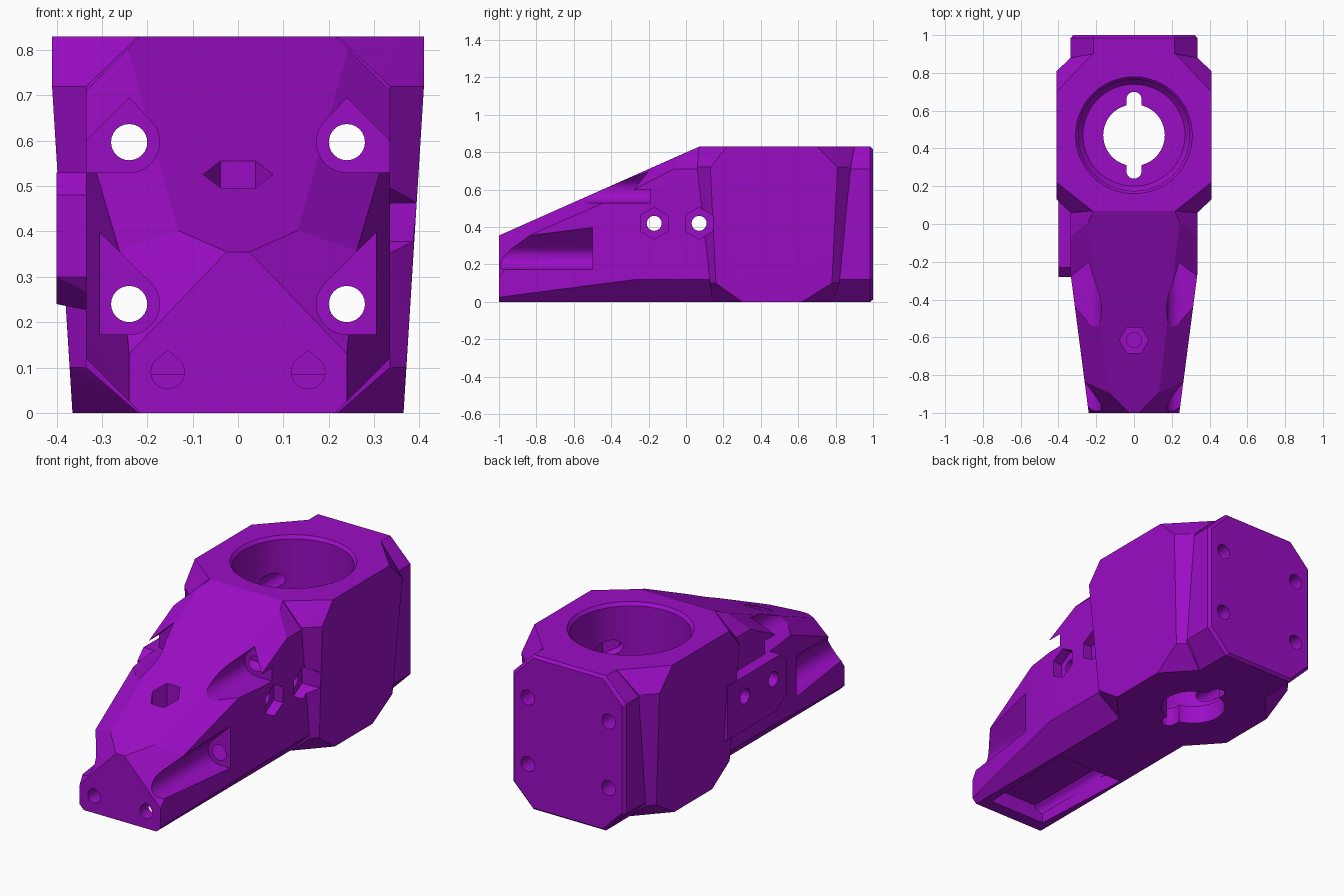
import bpy, bmesh, math
from mathutils import Vector

if "Cube" in bpy.data.objects:
    bpy.data.objects.remove(bpy.data.objects["Cube"])

purple = bpy.data.materials.new("purple plastic")
purple.diffuse_color = (0.33, 0.004, 0.56, 1)
purple.use_nodes = True
purple.node_tree.nodes["Principled BSDF"].inputs["Base Color"].default_value = purple.diffuse_color


def hull(name, pts):
    """Solid convex shape around the points."""
    bm = bmesh.new()
    for p in pts:
        bm.verts.new(p)
    r = bmesh.ops.convex_hull(bm, input=bm.verts[:])
    junk = [g for g in r["geom_interior"] + r["geom_unused"]
            if isinstance(g, bmesh.types.BMVert) and g.is_valid]
    bmesh.ops.delete(bm, geom=list(set(junk)), context='VERTS')
    bmesh.ops.dissolve_limit(bm, angle_limit=0.002, verts=bm.verts[:], edges=bm.edges[:])
    bmesh.ops.recalc_face_normals(bm, faces=bm.faces[:])
    me = bpy.data.meshes.new(name)
    bm.to_mesh(me)
    bm.free()
    ob = bpy.data.objects.new(name, me)
    bpy.context.collection.objects.link(ob)
    me.materials.append(purple)
    return ob


def ring(cx, cy, r, n=32, start=0.0):
    return [(cx + r * math.cos(start + 2 * math.pi * i / n),
             cy + r * math.sin(start + 2 * math.pi * i / n)) for i in range(n)]


def prism(name, pts, axis, lo, hi):
    """Convex 2D outline extruded along an axis."""
    place = {'x': lambda a, b, t: (t, a, b),
             'y': lambda a, b, t: (a, t, b),
             'z': lambda a, b, t: (a, b, t)}[axis]
    return hull(name, [place(a, b, t) for a, b in pts for t in (lo, hi)])


def combine(target, tool, op):
    m = target.modifiers.new("bool", 'BOOLEAN')
    m.object, m.operation, m.solver = tool, op, 'EXACT'
    bpy.context.view_layer.objects.active = target
    bpy.ops.object.modifier_apply(modifier=m.name)
    bpy.data.objects.remove(tool, do_unlink=True)


def slice_off(ob, point, normal):
    """Remove everything on the normal side of a plane and cap it."""
    bm = bmesh.new()
    bm.from_mesh(ob.data)
    r = bmesh.ops.bisect_plane(bm, geom=bm.verts[:] + bm.edges[:] + bm.faces[:], dist=1e-5,
                               plane_co=point, plane_no=normal, clear_outer=True)
    bmesh.ops.holes_fill(bm, edges=[e for e in bm.edges if e.is_boundary], sides=0)
    bmesh.ops.recalc_face_normals(bm, faces=bm.faces[:])
    bm.to_mesh(ob.data)
    bm.free()


# Octagonal core running the whole length, with a thin rear edge bevel
W, H, C = 0.335, 0.83, 0.12
octagon = [(s * x, z) for s in (-1, 1) for x, z in
           ((W - C, 0), (W, C), (W, H - C), (W - C, H))]
pts = [(x, y, z) for x, z in octagon for y in (-1, 0.985)]
pts += [(x * 0.96, 1, H / 2 + (z - H / 2) * 0.97) for x, z in octagon]
body = hull("mount_body", pts)

# Nose: sloped top, tapered sides, long edge facets and tip facets
slice_off(body, (0, -1, 0.355), (0, -0.475, 1.07))
for s in (-1, 1):
    slice_off(body, (s * 0.24, -1, 0), (s * 0.73, -0.095, 0))
    slice_off(body, (s * 0.13, -0.9, 0.4), (s * 0.584, -0.5155, 1))
    slice_off(body, (s * 0.02, -1, 0.36), (s * 0.023, -0.033, 0.022))

# Wide faceted housing around the socket
levels = [(0.0, ((.22, .14), (.365, .3), (.365, .62), (.22, .78))),
          (0.1, ((.335, .13), (.371, .16), (.371, .78), (.335, .82))),
          (0.72, ((.335, .06), (.41, .13), (.41, .81), (.335, .88))),
          (0.83, ((.22, .07), (.41, .22), (.41, .70), (.22, .90)))]
combine(body, hull("housing", [(s * x, y, z) for z, lv in levels
                               for x, y in lv for s in (-1, 1)]), 'UNION')

# Side pad on the left
pad = [(.22, .53), (-.23, .53), (-.28, .48), (-.28, .3), (-.2, .2), (.22, .2)]
pts = [(-0.2, y, z) for y, z in pad]
pts += [(-0.4, y, max(z, 0.24)) for y, z in pad]
combine(body, hull("side_pad", pts), 'UNION')

# Round socket with chamfered floor and rim
CY = 0.47
stack = [(0.10, 0.27), (0.13, 0.295), (0.9, 0.295)]
combine(body, hull("socket", [(x, y, z) for z, r in stack
                              for x, y in ring(0, CY, r, 64)]), 'DIFFERENCE')
stack = [(0.808, 0.29), (0.84, 0.318)]
combine(body, hull("socket_rim", [(x, y, z) for z, r in stack
                                  for x, y in ring(0, CY, r, 64)]), 'DIFFERENCE')

# Floor hole with two key notches
combine(body, prism("floor_hole", ring(0, CY, 0.163, 48), 'z', -0.1, 0.2), 'DIFFERENCE')
combine(body, prism("key_slot", ring(0, 0.28, 0.04) + ring(0, 0.66, 0.04), 'z', -0.1, 0.21),
        'DIFFERENCE')

# Bolt holes and their open channels along the nose
for s in (-1, 1):
    for zc, end, extra in ((0.24, -0.5, [(0.5, 0.173), (0.5, 0.59)]),
                           (0.597, -0.19, [(0.24, 0.695), (0.405, 0.53)])):
        outline = [(s * x, z) for x, z in ring(0.24, zc, 0.067) + extra]
        combine(body, prism("channel", outline, 'y', -1.1, end), 'DIFFERENCE')
        combine(body, prism("bolt_hole", ring(s * 0.24, zc, 0.04, 24), 'y', -1.2, 1.1),
                'DIFFERENCE')

# Cross holes with hexagonal nut pockets on the right
for y in (-0.17, 0.07):
    combine(body, prism("cross_hole", ring(y, 0.42, 0.04, 24), 'x', -0.6, 0.6), 'DIFFERENCE')
    combine(body, prism("nut_pocket", ring(y, 0.42, 0.085, 6, math.pi / 2), 'x', 0.28, 0.6),
            'DIFFERENCE')

# Hexagonal recess on the sloped top
combine(body, prism("top_hex", ring(0, -0.615, 0.077, 6), 'z', 0.42, 0.9), 'DIFFERENCE')
combine(body, prism("top_bore", ring(0, -0.615, 0.04, 24), 'z', 0.25, 0.9), 'DIFFERENCE')

# Underside recess and the two front bores
tray = [(-0.17, -0.93), (0.17, -0.93), (0.2, -0.35), (-0.2, -0.35)]
combine(body, prism("under_recess", tray, 'z', -0.1, 0.085), 'DIFFERENCE')
for s in (-1, 1):
    bore = ring(s * 0.155, 0.09, 0.037, 24) + [(s * 0.155, 0.137)]
    combine(body, prism("front_bore", bore, 'y', -1.1, -0.4), 'DIFFERENCE')

# Rounded bores smooth, facets crisp
bpy.ops.object.select_all(action='DESELECT')
body.select_set(True)
bpy.context.view_layer.objects.active = body
bpy.ops.object.shade_smooth_by_angle(angle=math.radians(16))
